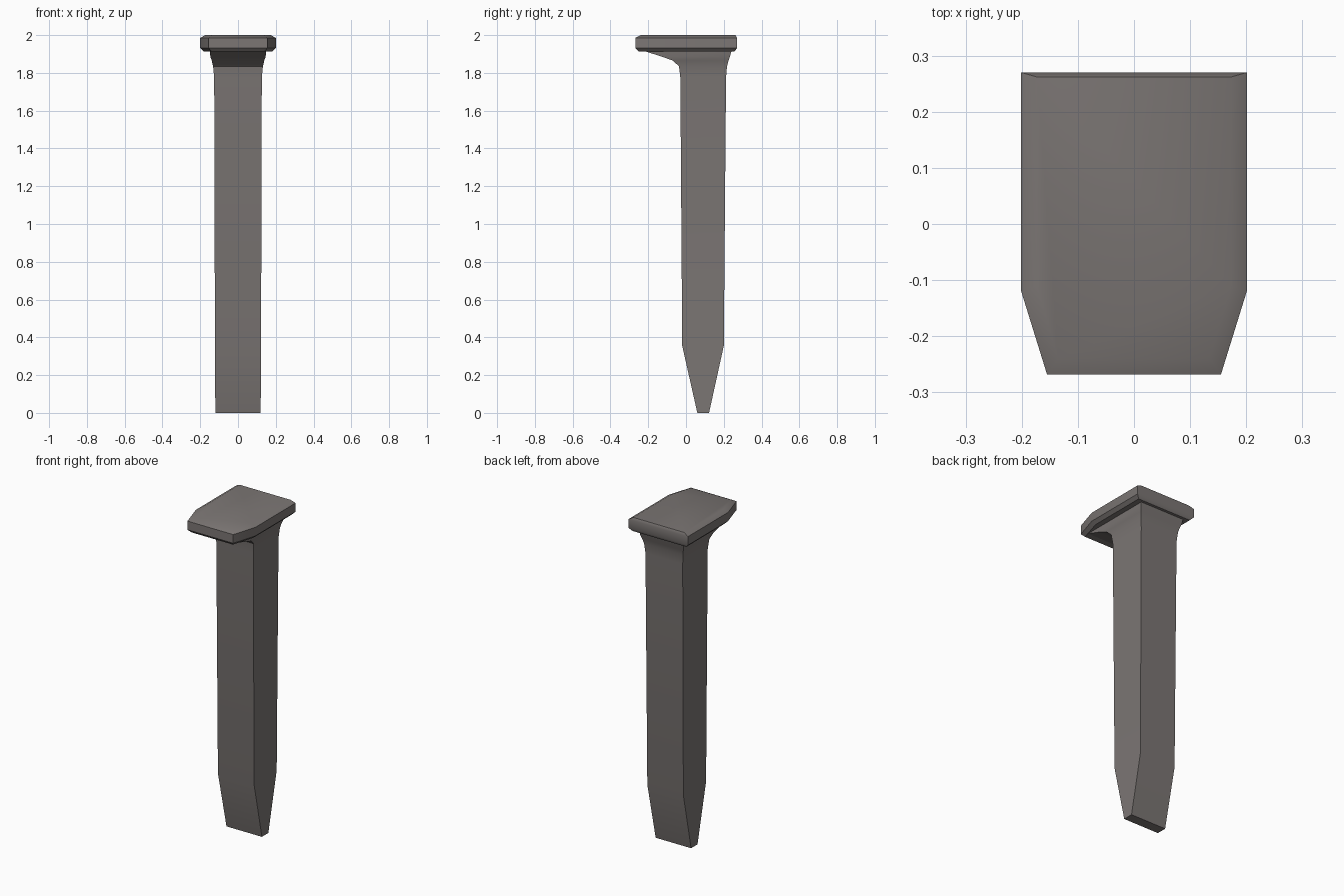
import bpy, bmesh, math

if "Cube" in bpy.data.objects:
    bpy.data.objects.remove(bpy.data.objects["Cube"])

steel = bpy.data.materials.new("dark grey steel")
steel.diffuse_color = (0.2, 0.182, 0.175, 1)
steel.use_nodes = True
steel.node_tree.nodes["Principled BSDF"].inputs["Base Color"].default_value = steel.diffuse_color


def loft(name, rings):
    """Join rings of equal point count into a closed solid."""
    bm = bmesh.new()
    vs = [[bm.verts.new(p) for p in r] for r in rings]
    n = len(vs[0])
    for a, b in zip(vs, vs[1:]):
        for i in range(n):
            j = (i + 1) % n
            bm.faces.new((a[i], a[j], b[j], b[i]))
    bm.faces.new(vs[0][::-1])
    bm.faces.new(vs[-1])
    bmesh.ops.recalc_face_normals(bm, faces=bm.faces[:])
    me = bpy.data.meshes.new(name)
    bm.to_mesh(me)
    bm.free()
    me.materials.append(steel)
    ob = bpy.data.objects.new(name, me)
    bpy.context.collection.objects.link(ob)
    bpy.ops.object.select_all(action='DESELECT')
    ob.select_set(True)
    bpy.context.view_layer.objects.active = ob
    bpy.ops.object.shade_smooth_by_angle(angle=math.radians(40))
    return ob


def rect(hx, y0, y1, z):
    return [(-hx, y0, z), (hx, y0, z), (hx, y1, z), (-hx, y1, z)]


def head_ring(hx, hf, y_front, y_mid, y_back, z):
    right = [(hf, y_front, z), (hx, y_mid, z), (hx, y_back, z)]
    return right + [(-x, y, z) for x, y, z in reversed(right)]


# shaft with chisel tip and flared neck
loft("shaft", [rect(*r) for r in (
    (0.12, 0.06, 0.122, 0.0),
    (0.122, -0.02, 0.2, 0.355),
    (0.126, -0.03, 0.212, 1.775),
    (0.132, -0.037, 0.217, 1.835),
    (0.139, -0.07, 0.225, 1.865),
    (0.146, -0.125, 0.232, 1.885),
    (0.15, -0.235, 0.242, 1.92),
)])

# offset head with chamfered rims
loft("head", [head_ring(*r) for r in (
    (0.182, 0.14, -0.25, -0.11, 0.257, 1.913),
    (0.201, 0.155, -0.268, -0.12, 0.27, 1.932),
    (0.201, 0.155, -0.268, -0.12, 0.27, 1.985),
    (0.173, 0.135, -0.24, -0.11, 0.262, 2.0),
)])
